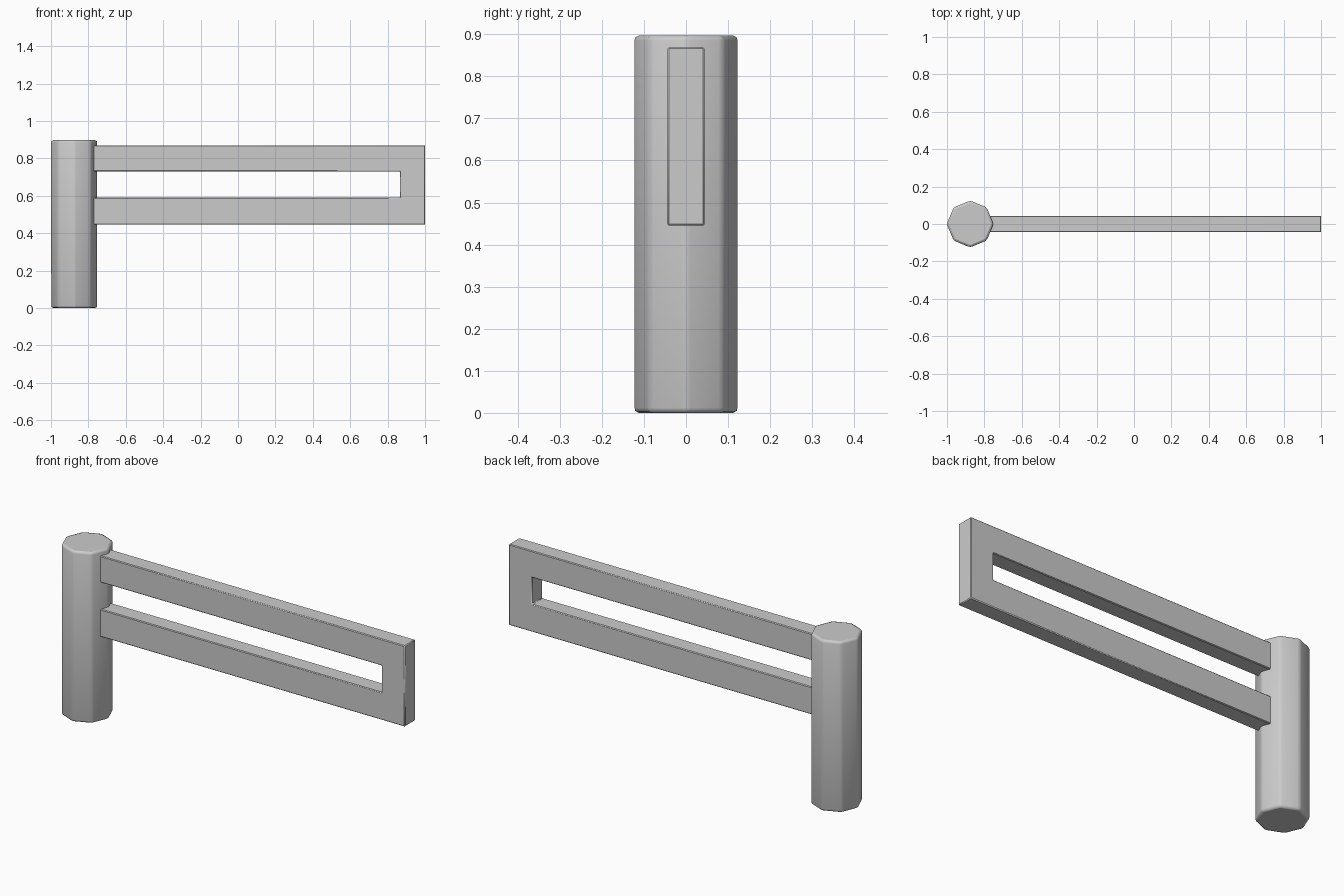
import bpy
import bmesh
import math

cube = bpy.data.objects.get("Cube")
if cube:
    bpy.data.objects.remove(cube, do_unlink=True)

GREY = (0.6, 0.6, 0.6, 1)
grey = bpy.data.materials.new("plain_grey")
grey.use_nodes = True
grey.diffuse_color = GREY
grey.node_tree.nodes["Principled BSDF"].inputs["Base Color"].default_value = GREY


def prism(name, outline, direction, bevel, segments):
    """Extrude a closed outline, then soften its edges."""
    bm = bmesh.new()
    face = bm.faces.new([bm.verts.new(p) for p in outline])
    top = bmesh.ops.extrude_face_region(bm, geom=[face])["geom"]
    verts = [v for v in top if isinstance(v, bmesh.types.BMVert)]
    bmesh.ops.translate(bm, verts=verts, vec=direction)
    bmesh.ops.recalc_face_normals(bm, faces=bm.faces)
    mesh = bpy.data.meshes.new(name)
    bm.to_mesh(mesh)
    bm.free()
    mesh.materials.append(grey)
    obj = bpy.data.objects.new(name, mesh)
    bpy.context.collection.objects.link(obj)
    soft = obj.modifiers.new("soft_edges", "BEVEL")
    soft.width = bevel
    soft.segments = segments
    bpy.ops.object.select_all(action="DESELECT")
    obj.select_set(True)
    bpy.context.view_layer.objects.active = obj
    bpy.ops.object.shade_smooth_by_angle(angle=math.radians(50))
    return obj


# Octagonal post with corners on the axes
POST_X, RADIUS = -0.876, 0.125
octagon = [(POST_X + RADIUS * math.cos(i * math.pi / 4),
            RADIUS * math.sin(i * math.pi / 4), 0) for i in range(8)]
prism("post", octagon, (0, 0, 0.897), 0.012, 2)

# Slotted arm: two rails joined at the far end, rooted inside the post
arm_outline = [(POST_X, 0.445), (1, 0.445), (1, 0.87), (POST_X, 0.87),
               (POST_X, 0.73), (0.865, 0.73), (0.865, 0.59), (POST_X, 0.59)]
prism("slotted_arm", [(x, -0.044, z) for x, z in arm_outline],
      (0, 0.088, 0), 0.004, 1)
